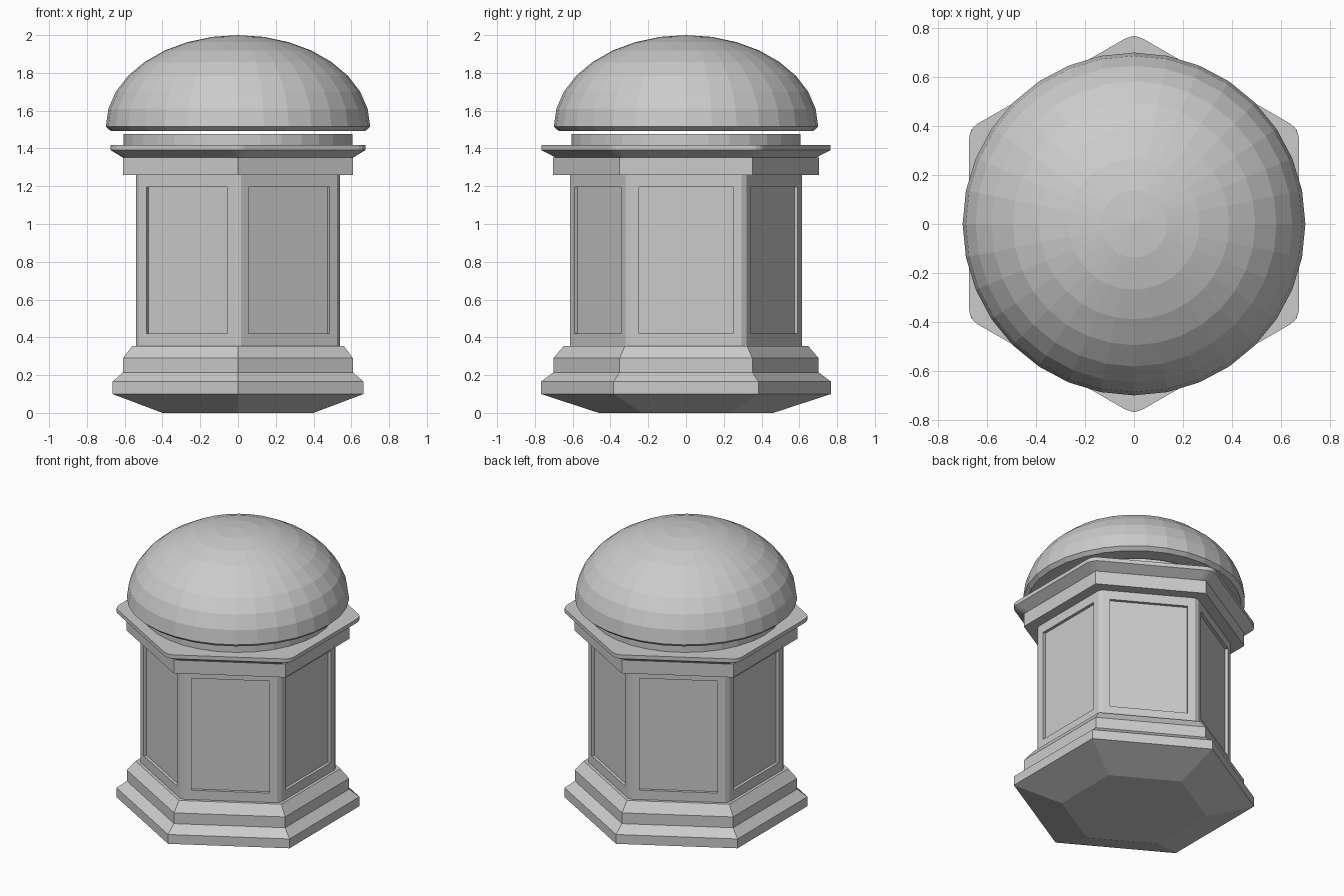
import bpy, bmesh
from math import sin, cos, pi

if "Cube" in bpy.data.objects:
    bpy.data.objects.remove(bpy.data.objects["Cube"])

K = 1 / cos(pi / 6)  # apothem -> corner radius of a hexagon


def loft(profile, sides, phase=pi / 2):
    """Stack regular polygons from (corner radius, z) pairs; radius 0 makes a tip."""
    bm = bmesh.new()
    rings = []
    for r, z in profile:
        count = sides if r > 0 else 1
        rings.append([bm.verts.new((r * cos(phase + 2 * pi * i / sides),
                                    r * sin(phase + 2 * pi * i / sides), z))
                      for i in range(count)])
    for a, b in zip(rings, rings[1:]):
        for i in range(sides):
            j = (i + 1) % sides
            if len(b) == 1:
                bm.faces.new((a[i], a[j], b[0]))
            else:
                bm.faces.new((a[i], a[j], b[j], b[i]))
    for ring in (rings[0], rings[-1]):
        if len(ring) > 1:
            bm.faces.new(ring)
    bmesh.ops.recalc_face_normals(bm, faces=bm.faces)
    return bm


def upright_edges(bm):
    return [e for e in bm.edges if abs(e.verts[0].co.z - e.verts[1].co.z) > 1e-4]


def finish(name, bm):
    mesh = bpy.data.meshes.new(name)
    bm.to_mesh(mesh)
    bm.free()
    obj = bpy.data.objects.new(name, mesh)
    bpy.context.collection.objects.link(obj)
    return obj


# Stepped base
base = [(0.40, 0), (0.665, 0.10), (0.665, 0.165), (0.608, 0.215),
        (0.608, 0.29), (0.56, 0.355)]
finish("stepped_base", loft([(a * K, z) for a, z in base], 6))

# Body with chamfered corners and one recessed panel per side
bm = loft([(0.54 * K, 0.355), (0.54 * K, 1.26)], 6)
bmesh.ops.bevel(bm, geom=upright_edges(bm), offset=0.018, segments=1,
                affect='EDGES', profile=0.5)
bm.normal_update()
walls = [f for f in bm.faces if abs(f.normal.z) < 0.1 and f.calc_area() > 0.2]
bmesh.ops.inset_individual(bm, faces=walls, thickness=0.046, use_even_offset=True)
for f in walls:
    for v in f.verts:
        v.co.z = 0.42 if v.co.z < 0.8 else 1.197
bm.normal_update()
bmesh.ops.inset_individual(bm, faces=walls, thickness=0.0, depth=-0.02)
finish("panelled_body", bm)

# Frieze
finish("frieze", loft([(0.61 * K, 1.26), (0.61 * K, 1.352)], 6))

# Cornice with softened corners
bm = loft([(0.61 * K, 1.352), (0.674 * K, 1.39), (0.674 * K, 1.418)], 6)
bmesh.ops.bevel(bm, geom=upright_edges(bm), offset=0.04, segments=3,
                affect='EDGES', profile=0.5)
finish("cornice", bm)

# Round drum under the dome
finish("drum", loft([(0.605, 1.415), (0.605, 1.477)], 32, 0))

# Faceted dome with a tapered rim
dome = [(0.675, 1.493), (0.70, 1.515)]
dome += [(0.70 * cos(i * pi / 16), 1.515 + 0.485 * sin(i * pi / 16)) for i in range(1, 8)]
dome.append((0, 2.0))
finish("dome", loft(dome, 32, 0))
